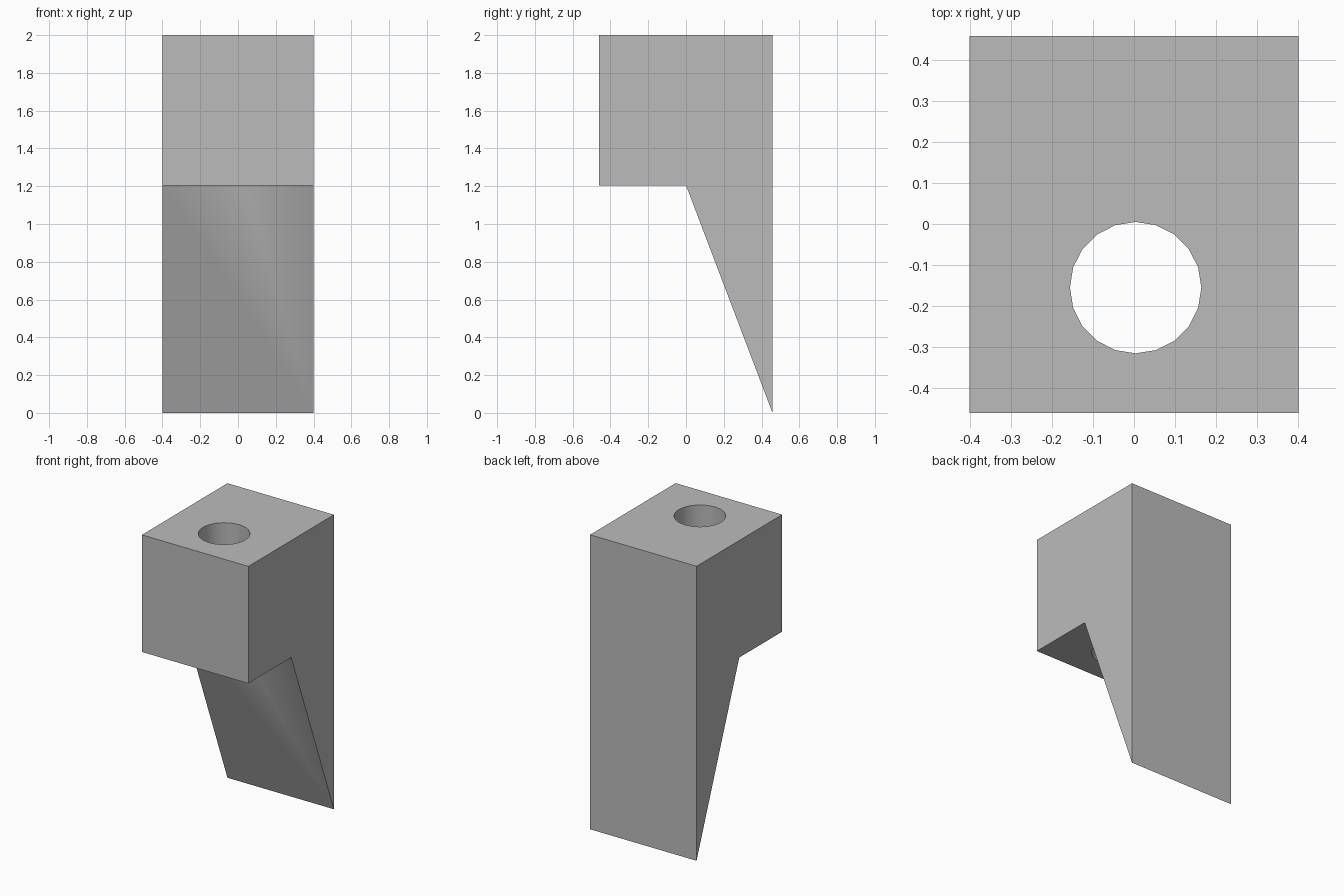
import bpy
import bmesh
import math

cube = bpy.data.objects.get("Cube")
if cube:
    bpy.data.objects.remove(cube, do_unlink=True)

# Plain grey material
grey = bpy.data.materials.new("plain_grey")
grey.use_nodes = True
colour = (0.5, 0.5, 0.5, 1)
grey.diffuse_color = colour
grey.node_tree.nodes["Principled BSDF"].inputs["Base Color"].default_value = colour


def extruded_profile(name, profile, half_width):
    """Extrude a side profile of (y, z) points along x."""
    bm = bmesh.new()
    face = bm.faces.new([bm.verts.new((-half_width, y, z)) for y, z in profile])
    extruded = bmesh.ops.extrude_face_region(bm, geom=[face])["geom"]
    moved = [v for v in extruded if isinstance(v, bmesh.types.BMVert)]
    bmesh.ops.translate(bm, verts=moved, vec=(2 * half_width, 0, 0))
    bmesh.ops.recalc_face_normals(bm, faces=bm.faces)
    mesh = bpy.data.meshes.new(name)
    bm.to_mesh(mesh)
    bm.free()
    mesh.materials.append(grey)
    obj = bpy.data.objects.new(name, mesh)
    bpy.context.collection.objects.link(obj)
    return obj


# Block with a tapering wedge leg
bracket = extruded_profile(
    "wedge_bracket",
    [(-0.46, 2), (-0.46, 1.205), (0, 1.205), (0.458, 0), (0.458, 2)], 0.4)

# Round vertical hole through the block
bpy.ops.mesh.primitive_cylinder_add(
    vertices=20, radius=0.16, depth=2, location=(0.004, -0.155, 1.6))
cutter = bpy.context.object
cutter.name = "hole_cutter"
cutter.hide_render = True
cutter.data.materials.append(grey)

hole = bracket.modifiers.new("hole", "BOOLEAN")
hole.operation = "DIFFERENCE"
hole.solver = "EXACT"
hole.object = cutter

bpy.ops.object.select_all(action="DESELECT")
bracket.select_set(True)
bpy.context.view_layer.objects.active = bracket
bpy.ops.object.modifier_apply(modifier=hole.name)
bpy.data.objects.remove(cutter, do_unlink=True)

# Smooth hole wall, crisp outer edges
bpy.ops.object.shade_smooth_by_angle(angle=math.radians(30))
